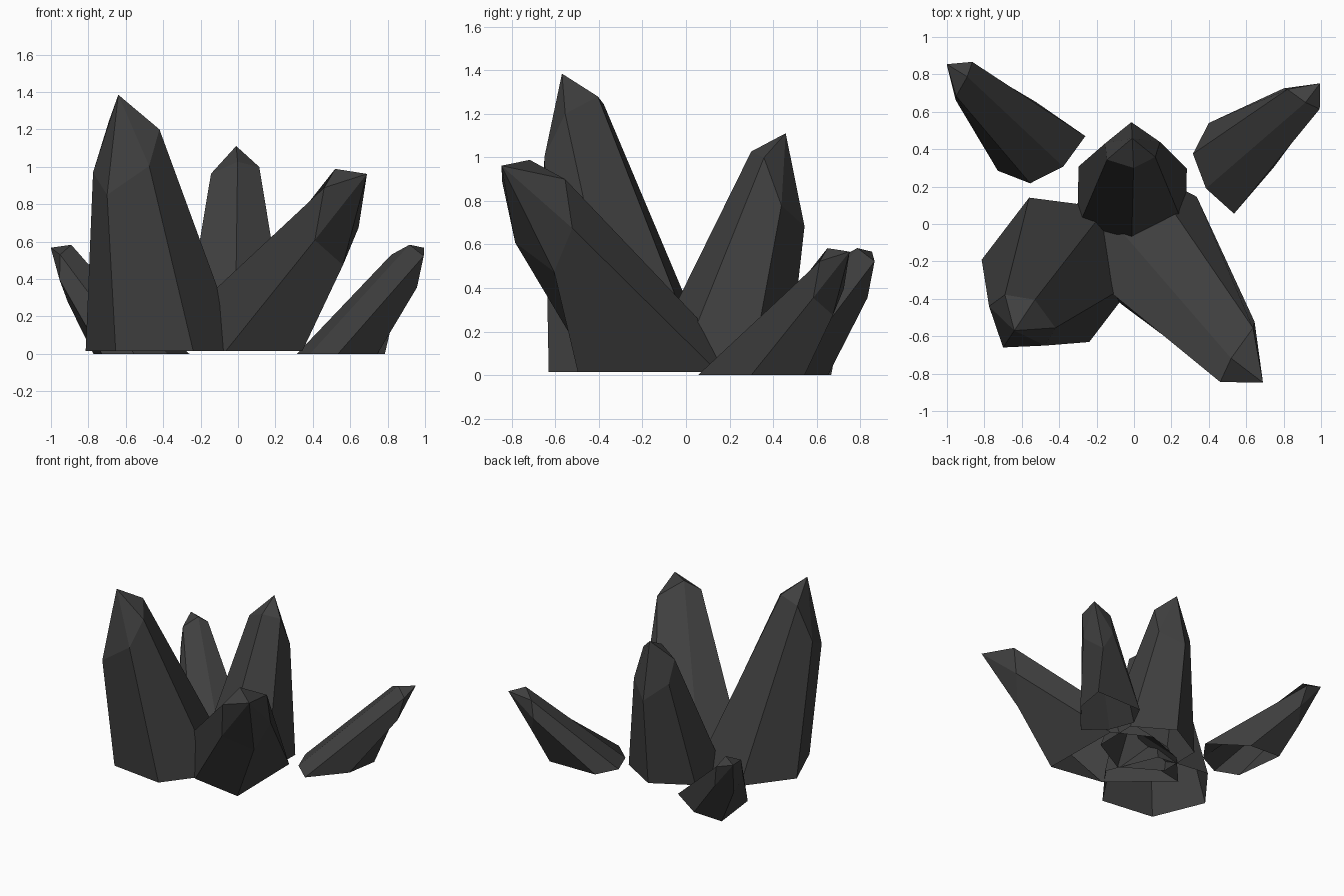
import bpy
from math import cos, sin, radians

if "Cube" in bpy.data.objects:
    bpy.data.objects.remove(bpy.data.objects["Cube"])

stone = bpy.data.materials.new("dark_stone")
stone.diffuse_color = (0.05, 0.05, 0.05, 1)
stone.use_nodes = True
stone.node_tree.nodes["Principled BSDF"].inputs["Base Color"].default_value = stone.diffuse_color


def crystal_mesh(name, base, shoulder, tip):
    """Open six-sided shaft from base to shoulder ring, closed by a pointed tip."""
    n = len(base)
    verts = [(x, y, 0) for x, y in base] + shoulder + [tip]
    faces = []
    for i in range(n):
        j = (i + 1) % n
        faces.append((i, j, n + j, n + i))
        faces.append((n + i, n + j, 2 * n))
    mesh = bpy.data.meshes.new(name)
    mesh.from_pydata(verts, [], faces)
    mesh.materials.append(stone)
    return mesh


def place(name, mesh, location, turn=0, scale=1):
    ob = bpy.data.objects.new(name, mesh)
    ob.location = location
    ob.rotation_euler.z = radians(turn)
    ob.scale = (scale,) * 3
    bpy.context.collection.objects.link(ob)


# Upright crystal shape: regular hexagonal foot, slanted shoulder
foot = [(0.418 * cos(radians(232.6 + 60 * k)), 0.418 * sin(radians(232.6 + 60 * k)))
        for k in range(6)]
upright = crystal_mesh(
    "upright_crystal", foot,
    [(-0.30, -0.415, 0.835), (-0.075, -0.405, 0.99), (-0.02, -0.31, 1.185),
     (-0.13, -0.16, 1.265), (-0.29, -0.133, 1.23), (-0.375, -0.195, 0.955)],
    (-0.24, -0.325, 1.37))

# Leaning crystal shape: foot stretched where the ground cuts the shaft
leaning = crystal_mesh(
    "leaning_crystal",
    [(-0.235, 0.045), (-0.165, -0.14), (-0.015, -0.275),
     (0.195, -0.03), (0.235, 0.215), (-0.15, 0.21)],
    [(0.27, 0.39, 0.53), (0.367, 0.32, 0.583), (0.443, 0.285, 0.523),
     (0.407, 0.255, 0.355), (0.30, 0.345, 0.275), (0.25, 0.395, 0.395)],
    (0.445, 0.422, 0.567))

# Cluster of five
place("tall_left_crystal", upright, (-0.40, -0.245, 0.015))
place("back_centre_crystal", upright, (-0.01, 0.135, 0.015), -143.6, 0.8)
place("front_right_crystal", leaning, (-0.015, -0.105, 0.015), -90, 1.67)
place("small_right_crystal", leaning, (0.55, 0.33, 0))
place("small_left_crystal", leaning, (-0.535, 0.456, 0), 96)
